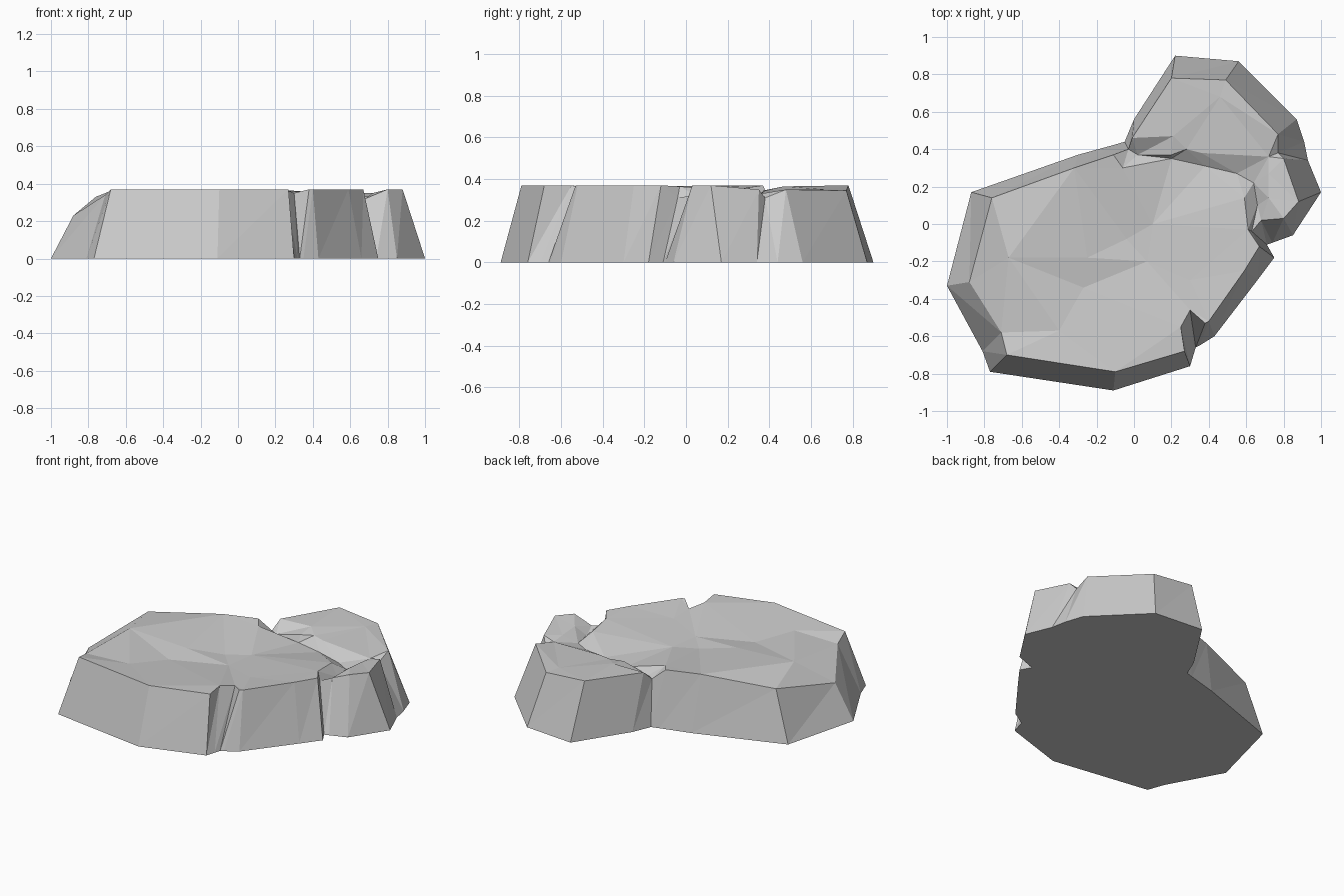
import bpy, bmesh
from mathutils import Vector
from mathutils.geometry import delaunay_2d_cdt

TOP = 0.37

# Footprint on the ground, counter-clockwise from the back-left corner
foot = [(-.87, .17), (-1, -.33), (-.81, -.68), (-.77, -.79), (-.11, -.89),
        (.30, -.76), (.318, -.70), (.33, -.66), (.35, -.65), (.43, -.60),
        (.66, -.30), (.75, -.18), (.71, -.11), (.74, -.10), (.85, -.06),
        (1, .17), (.93, .34), (.91, .44), (.87, .56), (.56, .87),
        (.22, .90), (0, .56), (-.05, .44), (-.10, .425), (-.30, .37)]

# Upper rim, one point above each footprint point (third value only where lower)
rim = [(-.76, .14, .33), (-.88, -.31, .23), (-.71, -.58, .34), (-.68, -.70), (-.10, -.79),
       (.27, -.68), (.25, -.55), (.30, -.46, .35), (.38, -.53), (.40, -.52),
       (.59, -.25), (.67, -.12), (.63, -.04, .31), (.68, .02, .32), (.80, .03),
       (.88, .12), (.80, .35, .35), (.77, .38, .31), (.77, .48, .35), (.49, .77, .345),
       (.20, .78), (-.01, .46, .36), (-.03, .40, .30), (-.11, .37), (-.32, .30)]

# Hollows and ridges of the weathered top
relief = [(-.67, -.18, .365), (-.25, -.18, .345), (-.06, .30, .36), (-.04, -.08, .32),
          (-.27, -.34, .325), (-.40, -.57, .35), (.07, -.20, .325), (.10, .0, .325),
          (.30, -.30, .345), (.59, .14, .35), (.61, -.03, .365)]
# Crack separating the lobes, and the lip of the back lobe beside it
crack = [(.02, .37, .30), (.20, .35, .30), (.38, .31, .30), (.55, .27, .29),
         (.64, .22, .29), (.66, .10, .29)]
lip = [(.20, .37, .345), (.28, .40, .35), (.36, .38, .345), (.72, .36, .33),
       (.72, .27, .34), (.72, .14, .35), (.46, .68, .35), (.21, .47, .365)]


def full(p):
    return Vector((p[0], p[1], p[2] if len(p) > 2 else TOP))


n = len(rim)
top = [full(p) for p in rim + relief + crack + lip]
first = n + len(relief)
# crease edges along the crack, from the back notch to the right notch
chain = [22] + list(range(first, first + len(crack))) + [12]
creases = list(zip(chain, chain[1:])) + [(n + 2, n + 3), (n + 3, n + 6)]
co, _, tris, source, _, _ = delaunay_2d_cdt([p.xy for p in top], creases,
                                            [list(range(n))], 1, 1e-5)

bm = bmesh.new()
base = [bm.verts.new((x, y, 0)) for x, y in foot]
cap = [bm.verts.new((c.x, c.y, top[s[0]].z if s else .32)) for c, s in zip(co, source)]
rim_verts = [None] * n
for v, s in zip(cap, source):
    for k in s:
        if k < n:
            rim_verts[k] = v

# Weathered top
for t in tris:
    bm.faces.new([cap[k] for k in t])
# Sloping faceted walls
for i in range(n):
    j = (i + 1) % n
    bm.faces.new((base[i], base[j], rim_verts[j]))
    bm.faces.new((base[i], rim_verts[j], rim_verts[i]))
# Flat underside
bm.faces.new(base[::-1])
bmesh.ops.recalc_face_normals(bm, faces=bm.faces)

mesh = bpy.data.meshes.new("rock_slab")
bm.to_mesh(mesh)
bm.free()
bpy.context.collection.objects.link(bpy.data.objects.new("rock_slab", mesh))
